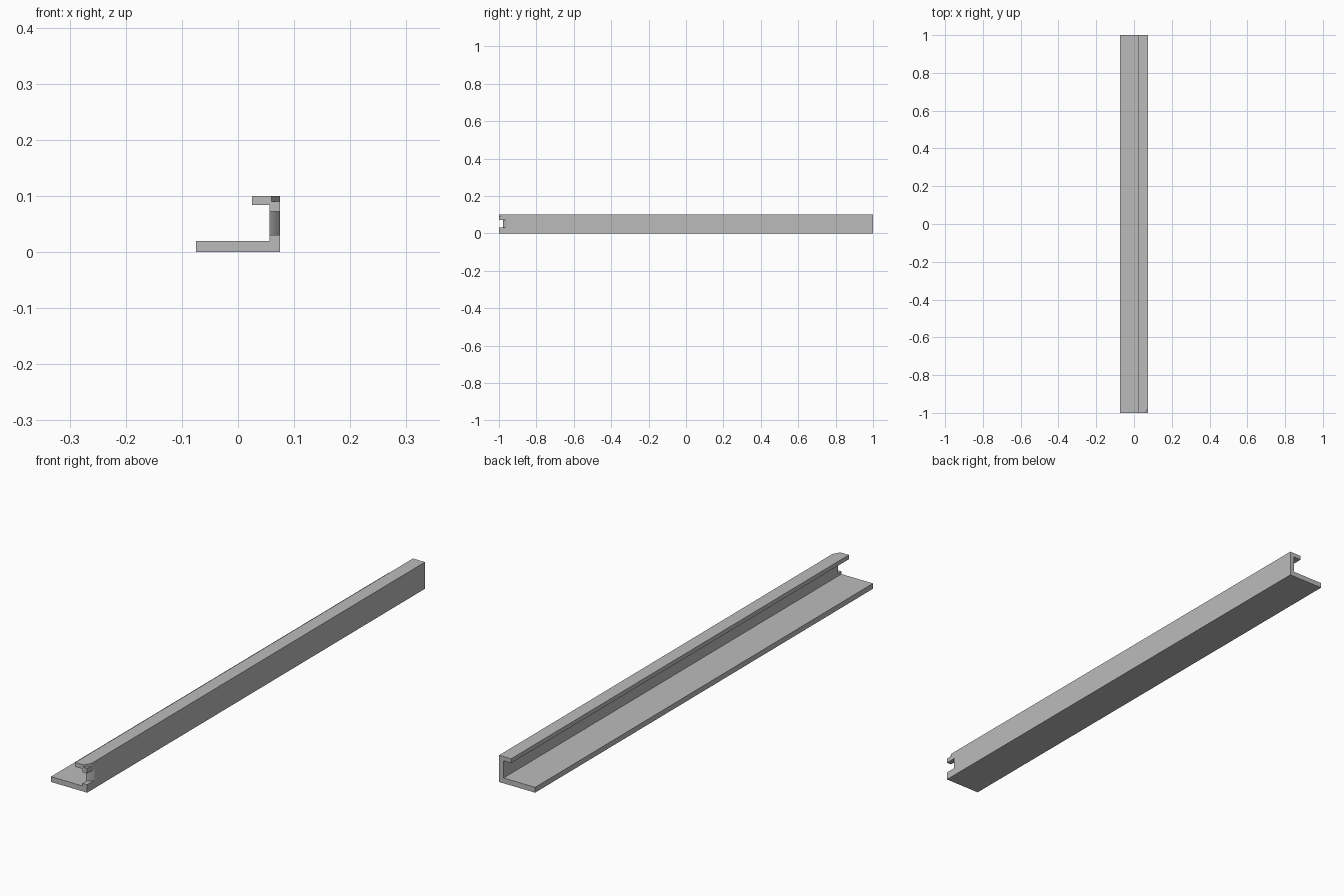
import bpy, bmesh, math

cube = bpy.data.objects.get("Cube")
if cube:
    bpy.data.objects.remove(cube)

grey = bpy.data.materials.new("plain grey")
grey.use_nodes = True
colour = (0.5, 0.5, 0.5, 1)
grey.diffuse_color = colour
grey.node_tree.nodes["Principled BSDF"].inputs["Base Color"].default_value = colour


def prism(name, outline, place, low, high):
    """Extrude a 2D outline; place maps (a, b, depth) to a 3D point."""
    bm = bmesh.new()
    ends = [[bm.verts.new(place(a, b, d)) for a, b in outline] for d in (low, high)]
    bm.faces.new(ends[0])
    bm.faces.new(ends[1][::-1])
    n = len(outline)
    for i in range(n):
        j = (i + 1) % n
        bm.faces.new((ends[0][j], ends[0][i], ends[1][i], ends[1][j]))
    bmesh.ops.recalc_face_normals(bm, faces=bm.faces)
    mesh = bpy.data.meshes.new(name)
    bm.to_mesh(mesh)
    bm.free()
    mesh.materials.append(grey)
    obj = bpy.data.objects.new(name, mesh)
    bpy.context.collection.objects.link(obj)
    return obj


def along_y(x, z, y):
    return x, y, z


def along_z(x, y, z):
    return x, y, z


# Channel rail: wide base flange, upright wall and short top lip
half, wall = 0.075, 0.056
section = [(-half, 0), (half, 0), (half, 0.1), (0.025, 0.1),
           (0.025, 0.084), (wall, 0.084), (wall, 0.02), (-half, 0.02)]
rail = prism("channel_rail", section, along_y, -1, 1)

# Slot through the front end of the wall, with a rounded slanting floor
curve = []
for i in range(7):
    t = math.radians(20 + i * 7)
    curve.append((wall + (half - wall) * i / 6, -0.979 + 0.025 * (math.cos(math.radians(20)) - math.cos(t)) * 1.9))
slot = [(0.05, -1.02), (0.08, -1.02), (0.08, curve[-1][1]), *curve[::-1], (0.05, curve[0][1])]

# Corner nick in the top of the lip
nick = [(0.06, -1), (0.06, -1.02), (0.09, -1.02), (0.09, -0.95)]

for name, outline, low, high in (("slot_cutter", slot, 0.03, 0.072),
                                 ("nick_cutter", nick, 0.09, 0.12)):
    cutter = prism(name, outline, along_z, low, high)
    cutter.hide_render = True
    cutter.hide_set(True)
    cutter.display_type = 'WIRE'
    cut = rail.modifiers.new(name, 'BOOLEAN')
    cut.operation = 'DIFFERENCE'
    cut.solver = 'EXACT'
    cut.object = cutter
